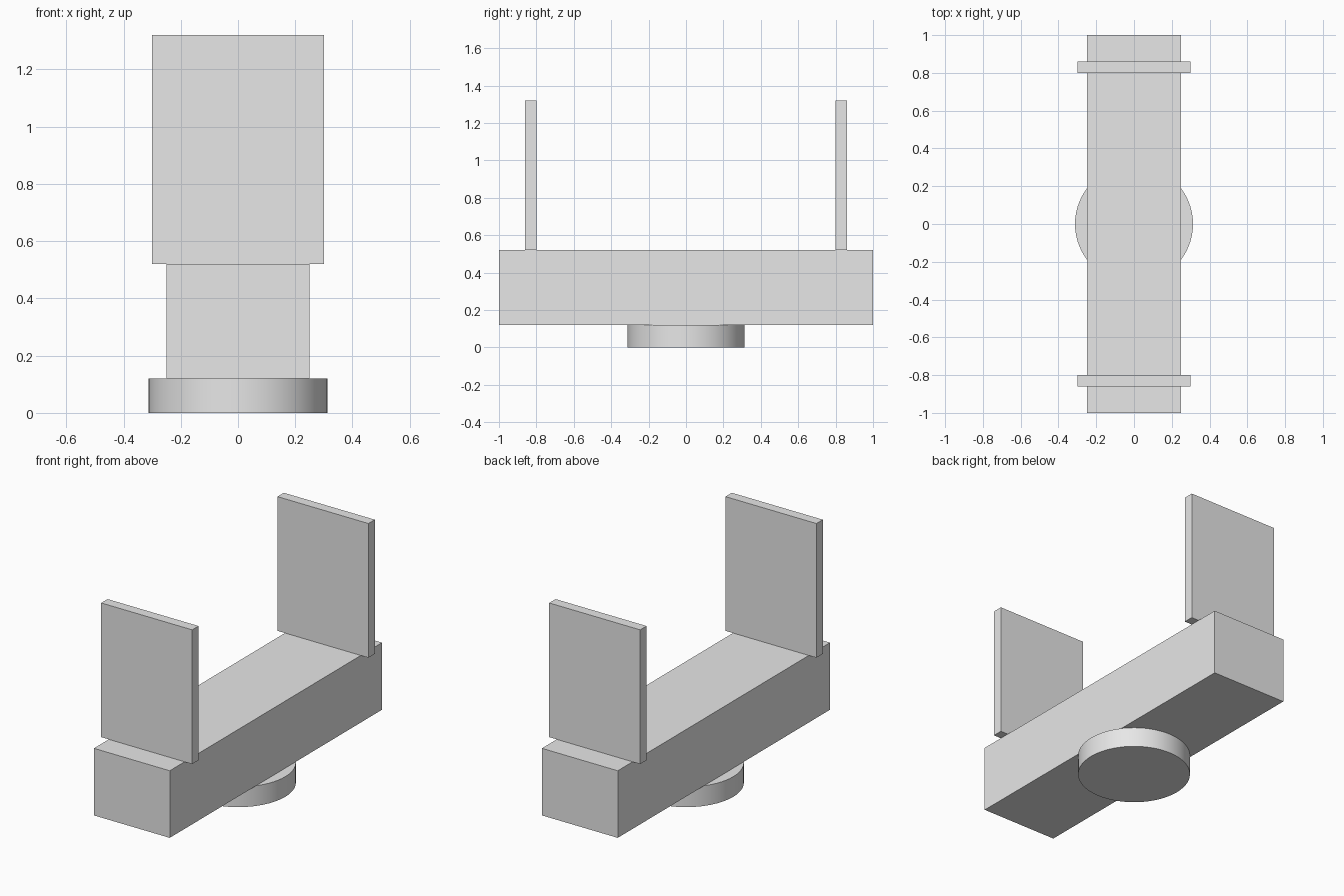
import bpy
import math

cube = bpy.data.objects.get("Cube")
if cube:
    bpy.data.objects.remove(cube, do_unlink=True)

# Single plain grey finish
grey = bpy.data.materials.new("light_grey")
grey.use_nodes = True
colour = (0.8, 0.8, 0.8, 1)
grey.diffuse_color = colour
grey.node_tree.nodes["Principled BSDF"].inputs["Base Color"].default_value = colour

BASE_TOP = 0.12
BEAM_TOP = 0.52
PANEL_TOP = 1.32


def box(name, size_x, size_y, bottom, top, y=0):
    bpy.ops.mesh.primitive_cube_add(size=1, location=(0, y, (bottom + top) / 2))
    obj = bpy.context.object
    obj.name = name
    obj.scale = (size_x, size_y, top - bottom)
    bpy.ops.object.transform_apply(location=False, rotation=False, scale=True)
    obj.data.materials.append(grey)
    return obj


# Round base
bpy.ops.mesh.primitive_cylinder_add(vertices=64, radius=0.3125, depth=BASE_TOP,
                                    location=(0, 0, BASE_TOP / 2))
base = bpy.context.object
base.name = "round_base"
base.data.materials.append(grey)
bpy.ops.object.shade_smooth_by_angle(angle=math.radians(30))

# Long beam
box("beam", 0.5, 2, BASE_TOP, BEAM_TOP)

# Upright panels near both ends
for name, side in (("front_panel", -1), ("back_panel", 1)):
    box(name, 0.6, 0.06, BEAM_TOP, PANEL_TOP, side * 0.83)
